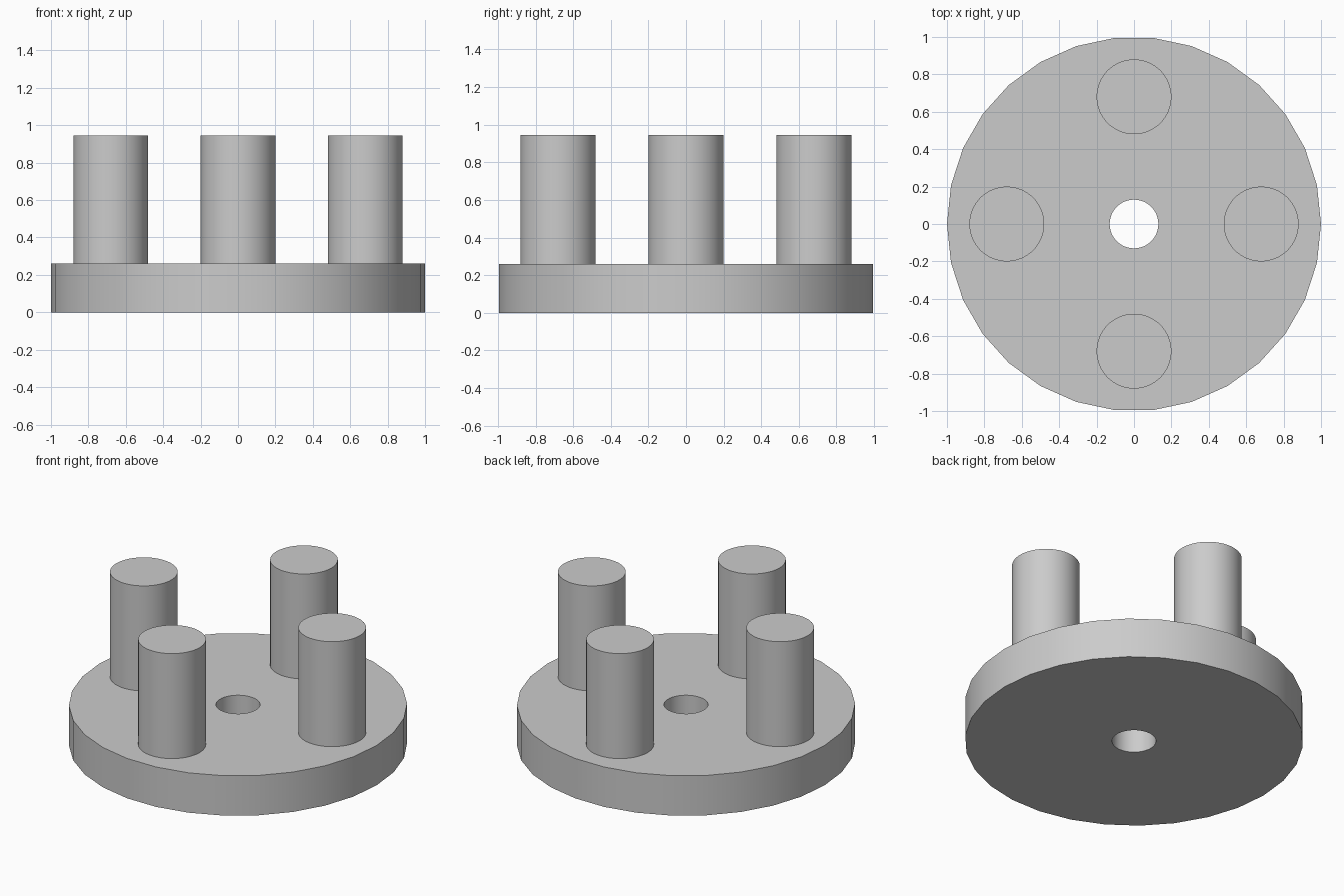
import bpy
from math import cos, sin, pi, radians

if "Cube" in bpy.data.objects:
    bpy.data.objects.remove(bpy.data.objects["Cube"], do_unlink=True)

DISC_TOP = 0.26
PIN_TOP = 0.945
PIN_RADIUS = 0.2
PIN_OFFSET = 0.68
HOLE_RADIUS = 0.13

grey = bpy.data.materials.new("plain_grey")
grey.use_nodes = True
colour = (0.6, 0.6, 0.6, 1)
grey.diffuse_color = colour
grey.node_tree.nodes["Principled BSDF"].inputs["Base Color"].default_value = colour


def cylinder(name, radius, bottom, top, sides, x=0, y=0):
    """Upright cylinder with a corner on its +x axis."""
    bpy.ops.mesh.primitive_cylinder_add(
        vertices=sides, radius=radius, depth=top - bottom,
        location=(x, y, (bottom + top) / 2), rotation=(0, 0, pi / 2))
    obj = bpy.context.object
    obj.name = name
    obj.data.materials.append(grey)
    return obj


def smooth(obj):
    bpy.ops.object.select_all(action="DESELECT")
    obj.select_set(True)
    bpy.context.view_layer.objects.active = obj
    bpy.ops.object.shade_smooth_by_angle(angle=radians(30))


# Base disc with a bored centre hole
disc = cylinder("base_disc", 1, 0, DISC_TOP, 30)
cutter = cylinder("hole_cutter", HOLE_RADIUS, -0.1, DISC_TOP + 0.1, 64)
cutter.hide_render = True
bore = disc.modifiers.new("bore", "BOOLEAN")
bore.operation = "DIFFERENCE"
bore.solver = "EXACT"
bore.object = cutter
bpy.context.view_layer.objects.active = disc
bpy.ops.object.modifier_apply(modifier=bore.name)
bpy.data.objects.remove(cutter, do_unlink=True)
smooth(disc)

# Four upright pins around the hole
for i, side in enumerate(("left", "back", "right", "front")):
    a = i * pi / 2
    smooth(cylinder(f"{side}_pin", PIN_RADIUS, DISC_TOP, PIN_TOP, 64,
                    PIN_OFFSET * cos(a), PIN_OFFSET * sin(a)))
